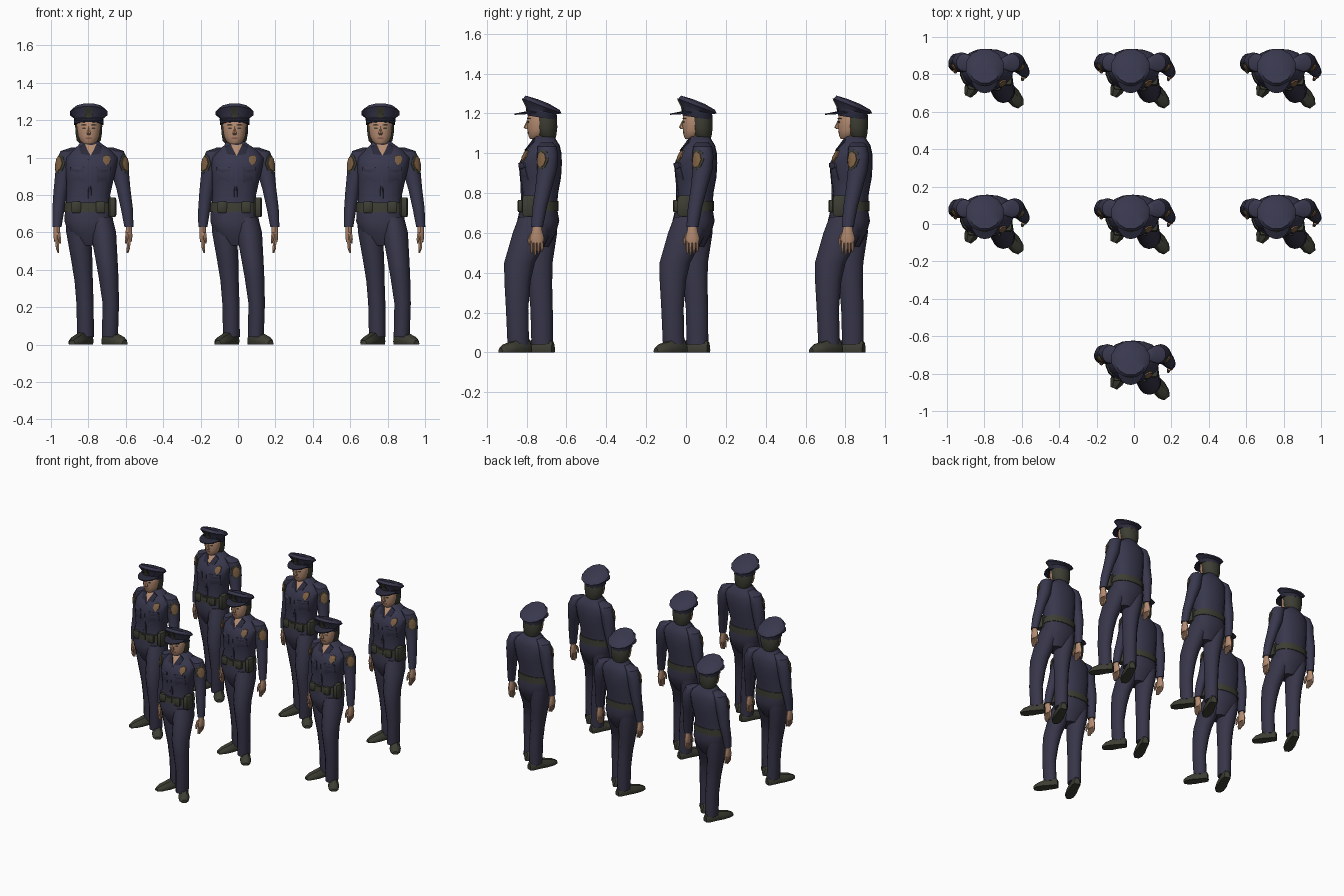
import bpy, bmesh, math
from mathutils import Vector
from mathutils.bvhtree import BVHTree

if "Cube" in bpy.data.objects:
    bpy.data.objects.remove(bpy.data.objects["Cube"])


def material(name, r, g, b):
    mat = bpy.data.materials.new(name)
    mat.use_nodes = True
    mat.diffuse_color = (r, g, b, 1)
    bsdf = mat.node_tree.nodes["Principled BSDF"]
    bsdf.inputs["Base Color"].default_value = (r, g, b, 1)
    bsdf.inputs["Roughness"].default_value = 0.9
    return mat


NAVY = material("navy cloth", .04, .039, .075)
TROUSER = material("trouser navy", .038, .036, .066)
DARK = material("dark navy trim", .022, .022, .042)
OLIVE = material("dark olive leather", .046, .047, .033)
SKIN = material("skin", .46, .26, .165)
LIPS = material("lips", .26, .11, .08)
BROWN = material("patch brown", .22, .125, .06)

parts, trees = [], {}


def ring(x, y, z, rx, ry, tilt=0, n=14, power=1.0):
    """Horizontal oval; tilt raises z along y, power under 1 makes it boxier."""
    pts = []
    for i in range(n):
        a = math.tau * (i + .5) / n
        c, s = math.cos(a), math.sin(a)
        dx = rx * math.copysign(abs(c) ** power, c)
        dy = ry * math.copysign(abs(s) ** power, s)
        pts.append(Vector((x + dx, y + dy, z + tilt * dy)))
    return pts


def loft(name, rings, mat):
    """Skin a row of equal-length rings and close both ends."""
    bm = bmesh.new()
    loops = [[bm.verts.new(p) for p in r] for r in rings]
    n = len(loops[0])
    for a, b in zip(loops, loops[1:]):
        for i in range(n):
            j = (i + 1) % n
            bm.faces.new((a[i], a[j], b[j], b[i]))
    bm.faces.new(loops[0])
    bm.faces.new(loops[-1])
    bmesh.ops.recalc_face_normals(bm, faces=bm.faces)
    trees[name] = BVHTree.FromBMesh(bm)
    mesh = bpy.data.meshes.new(name)
    bm.to_mesh(mesh)
    bm.free()
    mesh.materials.append(mat)
    obj = bpy.data.objects.new(name, mesh)
    bpy.context.collection.objects.link(obj)
    parts.append(obj)
    return obj


def tube(name, sections, mat, **kw):
    return loft(name, [ring(*s, **kw) for s in sections], mat)


def plate(name, target, centre, normal, outline, mat, lift=.004):
    """Thin plate laid on the surface of a part, outline given around a centre."""
    n = Vector(normal).normalized()
    u = Vector((0, 0, 1)).cross(n)
    mid = sum((Vector(p) for p in outline), Vector((0, 0))) / len(outline)

    def cast(scale, height):
        out = []
        for p in outline:
            q = mid + (Vector(p) - mid) * scale
            pos = Vector(centre) + u * q.x + Vector((0, 0, q.y))
            hit = trees[target].ray_cast(pos + n * .3, -n)[0]
            out.append((hit or pos) + n * height)
        return out
    loft(name, [cast(1, -.002), cast(1, lift), cast(.4, lift)], mat)


def oval(w, h, n=8):
    return [(w * math.cos(math.tau * i / n), h * math.sin(math.tau * i / n)) for i in range(n)]


def box(w, h):
    return [(-w, -h), (w, -h), (w, h), (-w, h)]


def block(name, x, y, z, rx, ry, rz, mat):
    """Small bevelled pouch."""
    tube(name, [(x, y, z - rz, rx * .8, ry * .8), (x, y, z - rz * .8, rx, ry),
                (x, y, z + rz * .8, rx, ry), (x, y, z + rz, rx * .8, ry * .8)],
         mat, n=8, power=.5)


# Shirt and trousers seat
tube("shirt", [(-.02, .04, .72, .125, .092), (-.02, .048, .8, .118, .09),
               (-.012, .05, .88, .128, .103), (-.005, .05, .95, .138, .107),
               (0, .06, 1.0, .14, .095), (0, .07, 1.04, .105, .076),
               (-.005, .07, 1.065, .07, .06), (-.012, .07, 1.085, .05, .05)],
     NAVY, n=18, power=.85)
tube("trouser_seat", [(-.01, .03, .53, .06, .06), (-.012, .032, .6, .115, .095),
                      (-.018, .038, .66, .132, .106), (-.02, .04, .73, .126, .092)],
     TROUSER, n=18, power=.85)

# Belt and pouches
tube("belt", [(-.02, .04, .71, .133, .1), (-.02, .042, .76, .128, .098)],
     OLIVE, n=18, power=.85)
block("hip_holster", .108, -.005, .735, .022, .038, .052, OLIVE)
block("front_pouch", .045, -.052, .735, .026, .014, .03, OLIVE)
block("side_pouch", -.085, -.045, .735, .026, .016, .03, OLIVE)
plate("belt_buckle", "belt", (-.02, 0, .735), (0, -1, 0), box(.02, .018), OLIVE, .006)

# Trouser legs
tube("right_leg", [(-.075, .045, .68, .07, .085), (-.072, .045, .6, .068, .088),
                   (-.055, .042, .45, .058, .068), (-.045, .048, .34, .05, .06),
                   (-.038, .055, .22, .047, .056), (-.035, .058, .04, .046, .054)], TROUSER)
tube("left_leg", [(.045, .03, .68, .065, .09), (.06, .005, .6, .07, .095),
                  (.078, -.056, .45, .06, .077), (.088, -.066, .36, .054, .066),
                  (.1, -.068, .22, .045, .056), (.095, -.062, .04, .044, .054)], TROUSER)


# Shoes, skinned from heel to toe
def shoe(name, heel, toe):
    start, axis = Vector((*heel, 0)), Vector((*toe, 0)) - Vector((*heel, 0))
    side = Vector((-axis.y, axis.x, 0)).normalized()
    rings = []
    for t, w, h in [(0, .022, .05), (.08, .033, .07), (.35, .035, .072),
                    (.6, .041, .054), (.85, .036, .04), (1, .018, .022)]:
        c = start + axis * t
        shape = [(-.9, 0), (.9, 0), (1, .25), (.9, .6), (.45, 1), (-.45, 1), (-.9, .6), (-1, .25)]
        rings.append([c + side * w * a + Vector((0, 0, h * b)) for a, b in shape])
    loft(name, rings, OLIVE)


shoe("right_shoe", (-.015, .113), (-.108, -.098))
shoe("left_shoe", (.068, -.005), (.175, -.152))


# Sleeves, hands and shoulder patches
def arm(label, s, elbow, wrist):
    ex, ey, ez = elbow
    wx, wy, wz = wrist
    tube(label + "_sleeve",
         [(s * .085, .08, 1.055, .025, .03), (s * .125, .083, 1.035, .045, .048),
          (s * .142, .085, .985, .05, .053), (s * .15, .083, .92, .048, .05),
          (ex, ey, ez, .038, .042), (.4 * ex + .6 * wx, .4 * ey + .6 * wy, (ez + wz) / 2, .033, .036),
          (wx, wy, wz, .025, .03)], NAVY)
    tube(label + "_hand", [(wx, wy, wz + .01, .018, .022), (wx, wy, wz - .02, .018, .026),
                           (wx, wy, wz - .055, .019, .036), (wx, wy, wz - .08, .015, .033)],
         SKIN, n=10)
    for i in range(4):
        fy = wy - .026 + i * .017
        length = .06 - .008 * abs(i - 1)
        tube(f"{label}_finger_{i + 1}",
             [(wx, fy, wz - .07, .011, .009), (wx - s * .003, fy, wz - .08 - length * .6, .01, .008),
              (wx - s * .008, fy, wz - .08 - length, .005, .005)], SKIN, n=6)
    tube(label + "_thumb", [(wx - s * .008, wy - .025, wz - .03, .011, .011),
                            (wx - s * .014, wy - .04, wz - .065, .009, .009),
                            (wx - s * .016, wy - .04, wz - .09, .005, .005)], SKIN, n=6)
    out = (s, -.75, 0)
    spot = (s * .15, .075, .968)
    plate(label + "_patch_border", label + "_sleeve", spot, out, oval(.038, .052), OLIVE, .003)
    plate(label + "_patch", label + "_sleeve", spot, out, oval(.028, .04), BROWN, .006)


arm("right", -1, (-.17, .09, .81), (-.188, .072, .63))
arm("left", 1, (.168, .066, .83), (.197, .032, .63))

# Neck, collar and shirt details
front = (0, -1, 0)
tube("neck", [(-.01, .065, 1.03, .045, .045), (-.015, .058, 1.13, .04, .042)], SKIN)
plate("open_neck", "shirt", (-.008, 0, 1.045), front,
      [(-.034, .028), (0, -.035), (.034, .028)], SKIN)
for s, label in ((-1, "right"), (1, "left")):
    plate(label + "_collar", "shirt", (-.008, 0, 1.045), front,
          [(s * .032, .03), (s * .062, .012), (s * .05, -.026), (s * .004, -.032)], DARK, .008)
    plate(label + "_pocket", "shirt", (s * .07 - .01, 0, .9), front, box(.034, .034), NAVY, .003)
    plate(label + "_pocket_flap", "shirt", (s * .07 - .01, 0, .938), front,
          [(-.037, .012), (-.037, -.008), (0, -.018), (.037, -.008), (.037, .012)], NAVY, .008)
plate("button_placket", "shirt", (-.012, 0, .885), front, box(.01, .12), NAVY, .003)
plate("chest_badge", "shirt", (.078, 0, .985), front,
      [(-.018, .022), (-.02, -.004), (0, -.03), (.02, -.004), (.018, .022), (0, .03)], BROWN, .009)

# Head, hair and face
HX = -.018
tube("head", [(HX, .022, 1.072, .026, .026), (HX, .03, 1.088, .046, .042),
              (HX, .042, 1.115, .058, .058), (HX, .045, 1.15, .063, .064),
              (HX, .048, 1.19, .064, .063), (HX, .052, 1.215, .055, .055)], SKIN, n=16)
tube("hair", [(HX, .09, 1.07, .045, .034), (HX, .08, 1.09, .065, .05),
              (HX, .077, 1.13, .072, .058), (HX, .074, 1.17, .074, .06),
              (HX, .066, 1.2, .07, .062)], OLIVE, n=16)
tube("nose", [(HX, -.018, 1.122, .009, .007), (HX, -.022, 1.13, .012, .014),
              (HX, -.018, 1.145, .007, .01), (HX, -.014, 1.165, .005, .005)], SKIN, n=6)
plate("mouth", "head", (HX, 0, 1.104), front, oval(.019, .005), LIPS, .002)
for s, label in ((-1, "right"), (1, "left")):
    plate(label + "_eye", "head", (HX + s * .025, 0, 1.157), front, oval(.011, .005), OLIVE, .002)
    plate(label + "_brow", "head", (HX + s * .026, 0, 1.174), front, box(.015, .003), OLIVE, .003)

# Cap with flared crown, band, visor and front badge
tube("cap_crown", [(HX, .058, 1.185, .078, .074, -.16), (HX, .058, 1.212, .079, .075, -.22),
                   (HX, .058, 1.237, .105, .1, -.38), (HX, .06, 1.254, .088, .088, -.42),
                   (HX, .064, 1.26, .03, .03, -.4)], NAVY, n=12)
tube("cap_band", [(HX, .058, 1.178, .081, .077, -.16), (HX, .058, 1.208, .082, .078, -.2)],
     DARK, n=12)
plate("cap_badge", "cap_crown", (HX, 0, 1.245), front,
      [(-.018, .02), (-.02, -.02), (0, -.04), (.02, -.02), (.018, .02), (0, .03)], OLIVE, .007)


def visor_ring(rx, ry, z, rise):
    arc = [math.pi * i / 10 for i in range(11)]
    return [Vector((HX + rx * math.cos(a), .03 - ry * math.sin(a),
                    z - rise * math.sin(a))) for a in arc]


loft("cap_visor", [visor_ring(.08, .111, 1.199, .006), visor_ring(.08, .111, 1.205, .006),
                   visor_ring(.076, .04, 1.207, -.006), visor_ring(.076, .04, 1.201, -.006)], DARK)

# Shading
bpy.ops.object.select_all(action='DESELECT')
for obj in parts:
    obj.select_set(True)
bpy.context.view_layer.objects.active = parts[0]
bpy.ops.object.shade_smooth_by_angle(angle=math.radians(40))

# Formation of seven: two rows of three and one in front
STEP = .78
places = [(x, y) for y in (1, 0) for x in (-1, 0, 1) if (x, y) != (0, 0)] + [(0, -1)]
for k, (x, y) in enumerate(places, 2):
    for obj in parts:
        twin = obj.copy()
        twin.name = f"{obj.name}_{k}"
        twin.location = (x * STEP, y * STEP, 0)
        bpy.context.collection.objects.link(twin)
